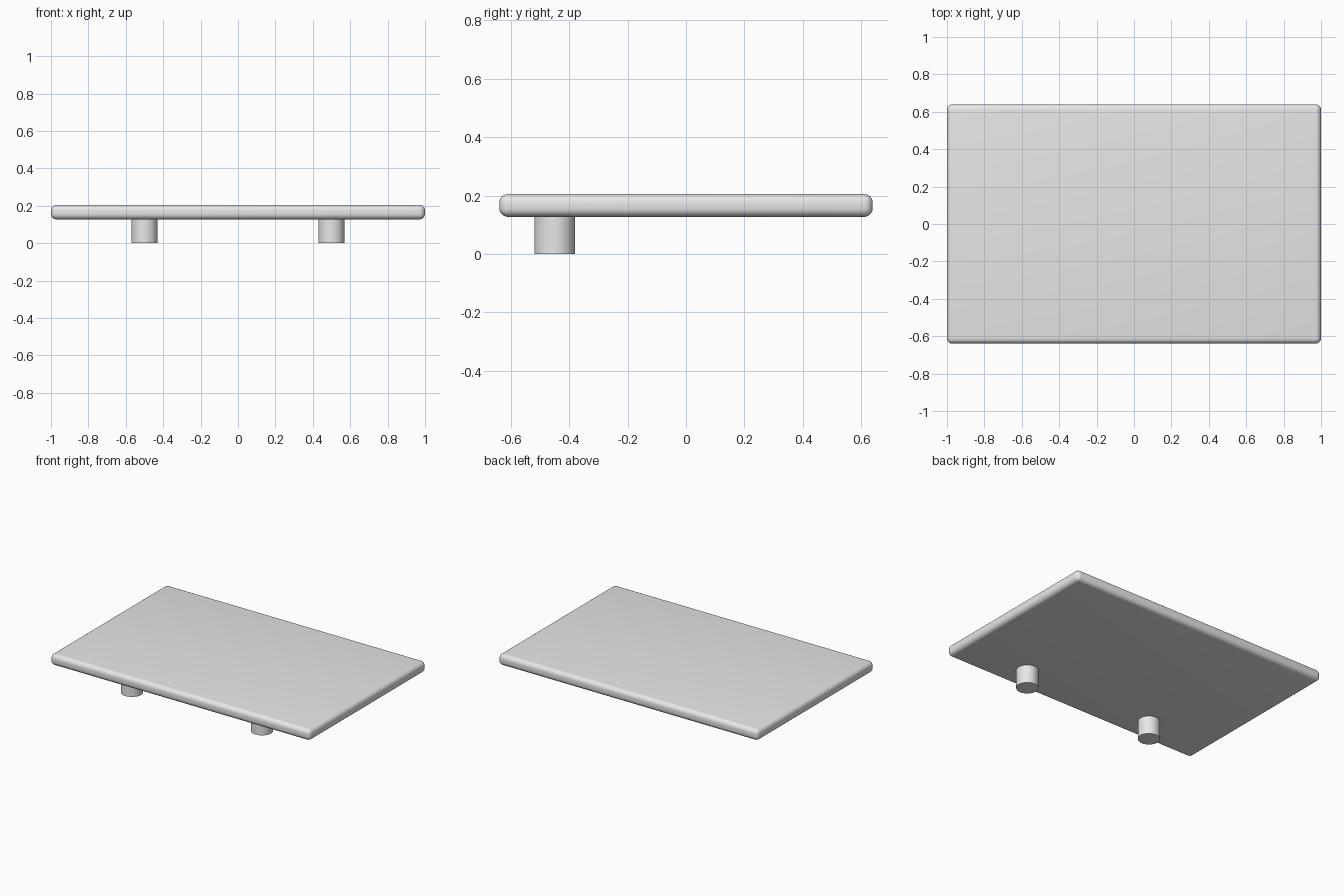
import bpy
import math

cube = bpy.data.objects.get("Cube")
if cube:
    bpy.data.objects.remove(cube, do_unlink=True)

# Single plain grey material
GREY = (0.8, 0.8, 0.8, 1.0)
grey = bpy.data.materials.new("plain grey")
grey.use_nodes = True
grey.diffuse_color = GREY
grey.node_tree.nodes["Principled BSDF"].inputs["Base Color"].default_value = GREY

BOARD_BOTTOM, BOARD_TOP = 0.127, 0.205
BOARD_DEPTH = 1.28


def finish(name):
    """Name the active object, colour it and smooth its round surfaces."""
    obj = bpy.context.object
    obj.name = obj.data.name = name
    obj.data.materials.append(grey)
    bpy.ops.object.shade_smooth_by_angle(angle=math.radians(35))
    return obj


# Flat board with rounded edges
bpy.ops.mesh.primitive_cube_add(size=1, location=(0, 0, (BOARD_BOTTOM + BOARD_TOP) / 2))
bpy.context.object.scale = (2, BOARD_DEPTH, BOARD_TOP - BOARD_BOTTOM)
bpy.ops.object.transform_apply(location=False, rotation=False, scale=True)
bevel = bpy.context.object.modifiers.new("rounded edges", 'BEVEL')
bevel.width = 0.03
bevel.segments = 6
bpy.ops.object.modifier_apply(modifier=bevel.name)
finish("board")

# Two short round feet near the front edge
for side, x in (("right", -0.5), ("left", 0.5)):
    bpy.ops.mesh.primitive_cylinder_add(vertices=48, radius=0.07, depth=BOARD_BOTTOM,
                                        location=(x, -0.45, BOARD_BOTTOM / 2))
    finish(side + "_foot")
